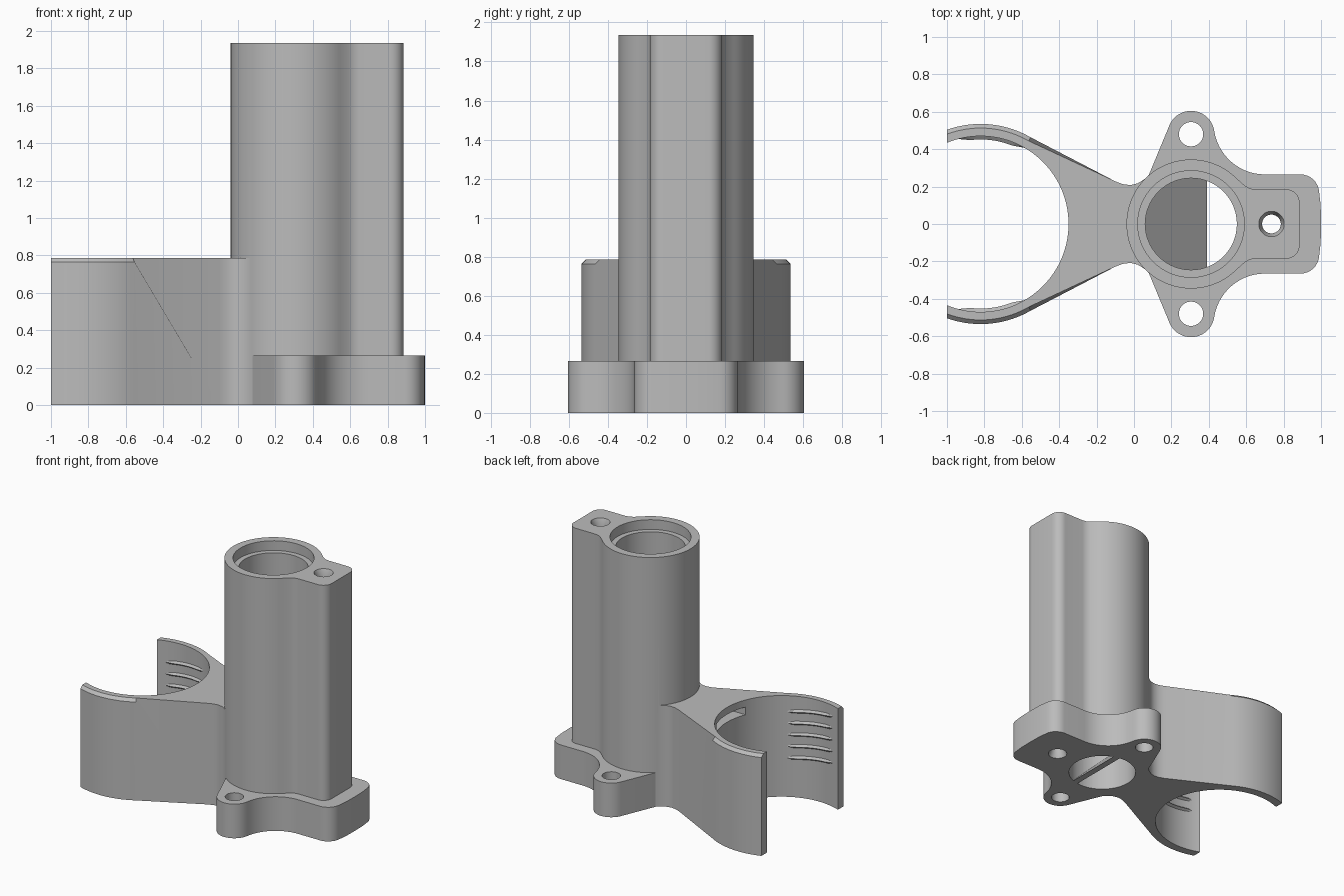
import bpy, bmesh, math
from mathutils import Matrix

if "Cube" in bpy.data.objects:
    bpy.data.objects.remove(bpy.data.objects["Cube"])

grey = bpy.data.materials.new("plain_grey")
grey.use_nodes = True
GREY = (0.5, 0.5, 0.5, 1)
grey.diffuse_color = GREY
grey.node_tree.nodes["Principled BSDF"].inputs["Base Color"].default_value = GREY

TUBE_X, CLIP_X = 0.305, -0.82


def arc(cx, cy, r, a0, a1, n):
    angles = [math.radians(a0 + (a1 - a0) * i / n) for i in range(n + 1)]
    return [(cx + r * math.cos(a), cy + r * math.sin(a)) for a in angles]


def mirrored(half):
    return half + [(x, -y) for x, y in reversed(half) if abs(y) > 1e-5]


def link(name, bm):
    bmesh.ops.recalc_face_normals(bm, faces=bm.faces)
    mesh = bpy.data.meshes.new(name)
    bm.to_mesh(mesh)
    bm.free()
    mesh.materials.append(grey)
    obj = bpy.data.objects.new(name, mesh)
    bpy.context.collection.objects.link(obj)
    return obj


def prism(name, pts, z0, z1, bevel_rule=None):
    bm = bmesh.new()
    face = bm.faces.new([bm.verts.new((x, y, z0)) for x, y in pts])
    ext = bmesh.ops.extrude_face_region(bm, geom=[face])["geom"]
    bmesh.ops.translate(bm, verts=[v for v in ext if isinstance(v, bmesh.types.BMVert)],
                        vec=(0, 0, z1 - z0))
    if bevel_rule:
        edges = [e for e in bm.edges if all(v.co.z > z1 - 1e-4 for v in e.verts)
                 and all(bevel_rule(v.co) for v in e.verts)]
        bmesh.ops.bevel(bm, geom=edges, offset=0.022, segments=1, affect='EDGES')
    return link(name, bm)


def side_prism(name, pts, half_width):
    # profile in x/z, extruded along y
    obj = prism(name, pts, -half_width, half_width)
    obj.data.transform(Matrix.Rotation(math.pi / 2, 4, 'X'))
    return obj


def drill(x, y, z0, z1, r0, r1=None):
    bm = bmesh.new()
    bmesh.ops.create_cone(bm, cap_ends=True, segments=64, radius1=r0,
                          radius2=r1 or r0, depth=z1 - z0,
                          matrix=Matrix.Translation((x, y, (z0 + z1) / 2)))
    return link("drill", bm)


def combine(obj, other, operation):
    mod = obj.modifiers.new("combine", 'BOOLEAN')
    mod.operation, mod.solver, mod.object = operation, 'EXACT', other
    bpy.context.view_layer.update()
    graph = bpy.context.evaluated_depsgraph_get()
    mesh = bpy.data.meshes.new_from_object(obj.evaluated_get(graph))
    obj.modifiers.clear()
    obj.data = mesh
    bpy.data.objects.remove(other)


# Open clip with two curved arms, joined to the tube by a tapering neck
clip_half = arc(CLIP_X, 0, 0.47, 0, 112.5, 40)
clip_half += arc(CLIP_X, 0, 0.535, 109.7, 60, 18)
clip_half += [(-0.1, 0.228), (-0.06, 0.213), (-0.02, 0.208), (0.02, 0.217),
              (0.07, 0.25), (0.2, 0.2), (0.2, 0)]
clip = prism("clip", mirrored(clip_half), 0, 0.785,
             lambda c: c.x < -0.53 and math.hypot(c.x - CLIP_X, c.y) > 0.5)

# Base flange with two round ears and a square tab
flange_half = [(1, 0), (0.998, 0.1)] + arc(0.89, 0.165, 0.1, 5, 90, 8)
flange_half += arc(0.70, 0.539, 0.274, 270, 188.5, 14)
flange_half += arc(TUBE_X, 0.48, 0.125, 8.5, 157, 20)[1:]
flange_half += [(0.07, 0.24), (0.1, 0)]
flange = prism("flange", mirrored(flange_half), 0, 0.265)

# Tall tube with a screw rib along one side
tube_half = [(0.885, 0)] + arc(0.815, 0.115, 0.07, 0, 90, 8)
tube_half += [(0.65, 0.185), (0.62, 0.19), (0.59, 0.207)]
tube_half += arc(TUBE_X, 0, 0.345, 45, 180, 48)
body = prism("holder_body", mirrored(tube_half), 0, 1.935)

combine(body, clip, 'UNION')
combine(body, flange, 'UNION')

# Bore, counterbore, ear holes and countersunk screw hole
cutters = [drill(TUBE_X, 0, -0.1, 2, 0.245), drill(TUBE_X, 0, 1.86, 2, 0.285),
           drill(0.735, 0, -0.1, 2, 0.05),
           drill(0.735, 0, 1.89, 1.94, 0.05, 0.07),
           drill(0.735, 0, -0.005, 0.05, 0.07, 0.05)]
cutters += [drill(TUBE_X, s * 0.48, -0.1, 0.4, 0.065) for s in (-1, 1)]
# Slot in the clip wall
cutters.append(side_prism("slot", [(-0.5, 0.67), (-0.1, 0.67), (-0.1, 0.73), (-0.5, 0.73)], 0.18))
for cutter in cutters:
    combine(body, cutter, 'DIFFERENCE')

# Slanted deflector inside the bore
deflector = side_prism("deflector", [(0.39, 0), (0.04, 0.35), (0.04, 0.3), (0.34, 0)], 0.3)
combine(deflector, drill(TUBE_X, 0, -0.1, 0.6, 0.25), 'INTERSECT')


# Slanted grip ridges inside both arms
def ridge(name, z, side):
    bm = bmesh.new()
    steps, rings = 16, []
    for i in range(steps + 1):
        t = i / steps
        a = math.radians(60 + 45 * t) * side
        height = 0.018 * min(1, 6 * t, 6 * (1 - t))
        rings.append([bm.verts.new((CLIP_X + r * math.cos(a), r * math.sin(a),
                                    z - 0.04 * t * side + dz))
                      for r, dz in ((0.475, 0.018), (0.47 - height, 0), (0.475, -0.018))])
    for a, b in zip(rings, rings[1:]):
        for k in range(3):
            j = (k + 1) % 3
            bm.faces.new((a[k], a[j], b[j], b[k]))
    bm.faces.new(rings[0])
    bm.faces.new(rings[-1])
    return link(name, bm)


ridges = [ridge(f"grip_ridge_{'left' if s > 0 else 'right'}_{i + 1}", 0.3 + 0.09 * i, s)
          for s in (-1, 1) for i in range(5)]

for obj in [body, deflector] + ridges:
    bpy.ops.object.select_all(action='DESELECT')
    obj.select_set(True)
    bpy.context.view_layer.objects.active = obj
    bpy.ops.object.shade_smooth_by_angle(angle=math.radians(25))
